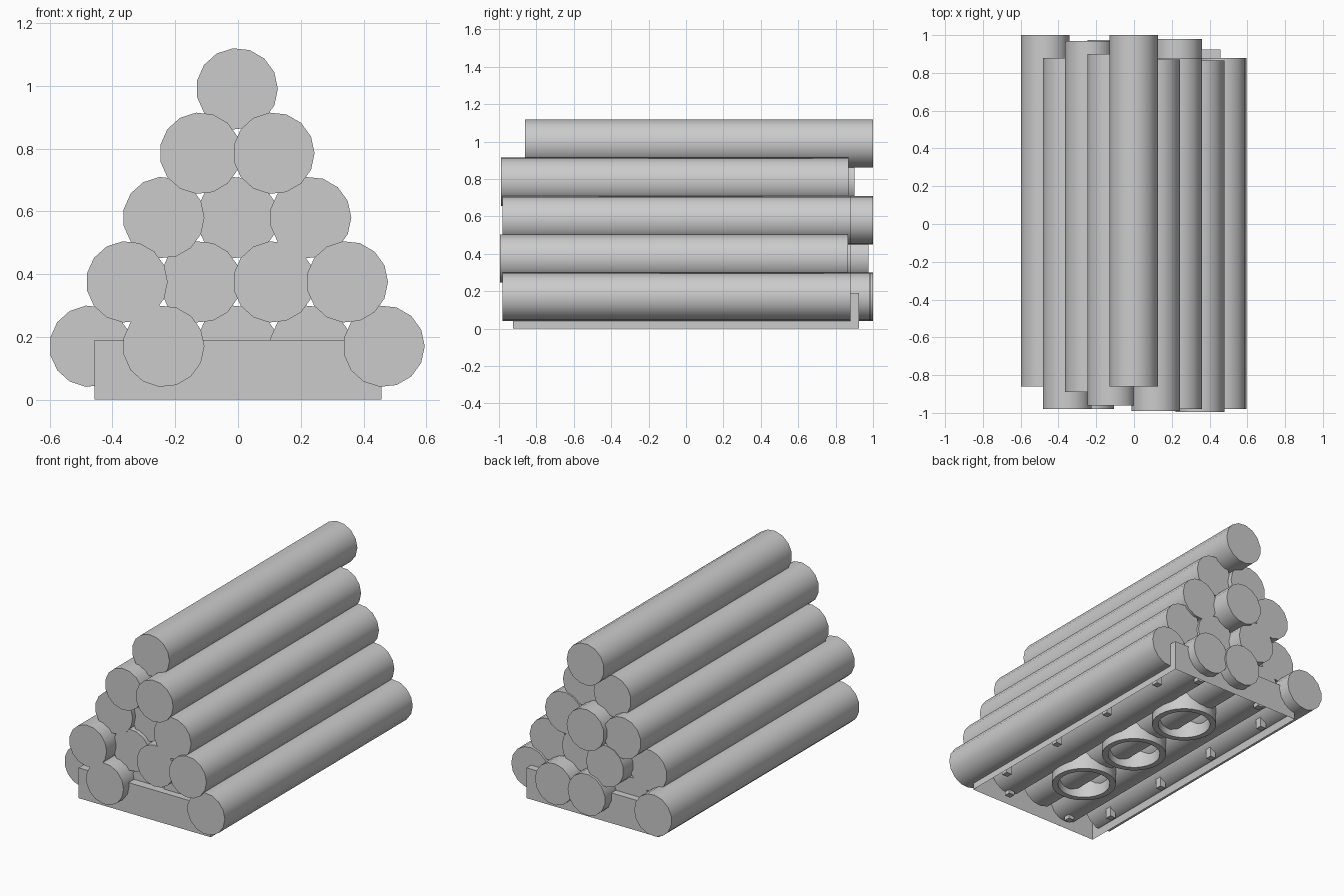
import bpy, bmesh, math
from mathutils import Matrix, Vector

if "Cube" in bpy.data.objects:
    bpy.data.objects.remove(bpy.data.objects["Cube"], do_unlink=True)

GREY = bpy.data.materials.new("plain grey")
GREY.use_nodes = True
GREY.diffuse_color = (0.6, 0.6, 0.6, 1)
GREY.node_tree.nodes["Principled BSDF"].inputs["Base Color"].default_value = (0.6, 0.6, 0.6, 1)


def finish(bm, name, smooth=False):
    mesh = bpy.data.meshes.new(name)
    bmesh.ops.recalc_face_normals(bm, faces=bm.faces)
    bm.to_mesh(mesh)
    bm.free()
    mesh.materials.append(GREY)
    obj = bpy.data.objects.new(name, mesh)
    bpy.context.collection.objects.link(obj)
    if smooth:
        bpy.ops.object.select_all(action='DESELECT')
        obj.select_set(True)
        bpy.context.view_layer.objects.active = obj
        bpy.ops.object.shade_smooth_by_angle(angle=math.radians(40))
    return obj


def add_box(bm, lo, hi):
    lo, hi = Vector(lo), Vector(hi)
    matrix = Matrix.Translation((lo + hi) / 2) @ Matrix.Diagonal((*(hi - lo), 1))
    return bmesh.ops.create_cube(bm, size=1, matrix=matrix)["verts"]


# Stacked logs: each row lists the front end of every log, left to right in x
LENGTH, RADIUS, SIDES = 1.86, 0.13, 15
PITCH, RISE = 0.234, 0.205
rows = [
    [-0.86, -0.98, -0.87, -0.88, -0.98],
    [-0.98, -0.885, -0.98, -0.995],
    [-0.89, -0.86, -0.98],
    [-0.96, -0.99],
    [-0.86],
]
for r, fronts in enumerate(rows):
    for i, front in enumerate(fronts):
        x = (i - (len(fronts) - 1) / 2) * PITCH - 0.003
        z = 0.17 + r * RISE
        bm = bmesh.new()
        place = Matrix.Translation((x, front + LENGTH / 2, z)) @ Matrix.Rotation(math.pi / 2, 4, 'X')
        bmesh.ops.create_cone(bm, cap_ends=True, segments=SIDES, radius1=RADIUS,
                              radius2=RADIUS, depth=LENGTH, matrix=place)
        # turn the ring so one corner points to +x
        bmesh.ops.rotate(bm, verts=bm.verts, cent=(x, 0, z),
                         matrix=Matrix.Rotation(math.pi / 2, 3, 'Y'))
        finish(bm, f"log_row{r + 1}_{i + 1}", True)

# Base plate: a box hollowed from below
HALF_X, HALF_Y, HEIGHT, WALL = 0.458, 0.924, 0.19, 0.04
bm = bmesh.new()
add_box(bm, (-HALF_X, -HALF_Y, 0), (HALF_X, HALF_Y, HEIGHT))
bm.normal_update()
bottom = min(bm.faces, key=lambda f: f.calc_center_median().z)
bmesh.ops.inset_region(bm, faces=[bottom], thickness=WALL)
bmesh.ops.translate(bm, verts=bottom.verts, vec=(0, 0, HEIGHT - WALL))
finish(bm, "base_plate")

# Small ribs inside the plate walls
bm = bmesh.new()
STUD, RIB, DEEP = HALF_X, 0.02, 0.04
inner_x, inner_y = HALF_X - WALL, HALF_Y - WALL
for side in (-1, 1):
    for k in range(4):
        y = (k - 1.5) * STUD
        xs = sorted((side * inner_x, side * (inner_x - DEEP)))
        add_box(bm, (xs[0], y - RIB, 0.02), (xs[1], y + RIB, HEIGHT - WALL))
    for k in range(2):
        x = (k - 0.5) * STUD
        ys = sorted((side * inner_y, side * (inner_y - DEEP)))
        add_box(bm, (x - RIB, ys[0], 0.02), (x + RIB, ys[1], HEIGHT - WALL))
finish(bm, "base_ribs")

# Three hollow tubes under the plate
for k in (-1, 0, 1):
    bm = bmesh.new()
    rings = []
    for radius, z in ((0.188, 0), (0.188, 0.15), (0.152, 0.15), (0.152, 0)):
        ring = bmesh.ops.create_circle(bm, segments=32, radius=radius,
                                       matrix=Matrix.Translation((0, k * STUD, z)))
        rings.append(ring["verts"])
    for a, b in zip(rings, rings[1:] + rings[:1]):
        for j in range(32):
            n = (j + 1) % 32
            bm.faces.new((a[j], a[n], b[n], b[j]))
    finish(bm, f"base_tube_{k + 2}", True)
